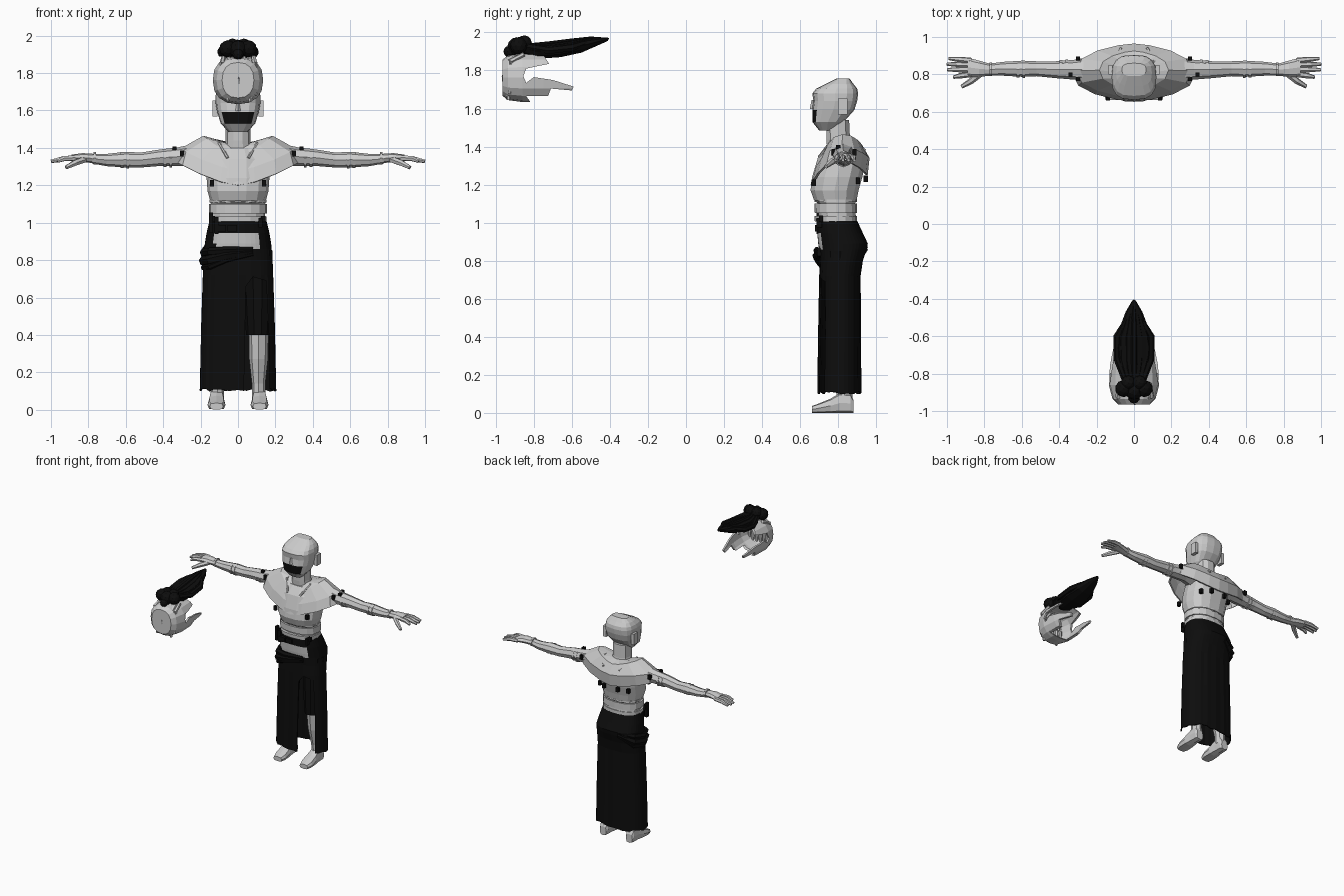
import bpy, bmesh, math, random
from mathutils import Vector

random.seed(4)


def material(name, r, g, b):
    m = bpy.data.materials.new(name)
    m.diffuse_color = (r, g, b, 1)
    return m


LIGHT = material("pale grey", 0.6, 0.6, 0.6)
DARK = material("black", 0.004, 0.004, 0.004)


def mesh(name, verts, faces, mat):
    me = bpy.data.meshes.new(name)
    me.from_pydata([tuple(v) for v in verts], [], faces)
    bm = bmesh.new()
    bm.from_mesh(me)
    bmesh.ops.recalc_face_normals(bm, faces=bm.faces)
    bm.to_mesh(me)
    bm.free()
    me.materials.append(mat)
    ob = bpy.data.objects.new(name, me)
    bpy.context.collection.objects.link(ob)
    return ob


def loft(name, rings, mat, start=True, end=True):
    n = len(rings[0])
    verts = [v for r in rings for v in r]
    faces = [(i * n + j, i * n + (j + 1) % n, (i + 1) * n + (j + 1) % n, (i + 1) * n + j)
             for i in range(len(rings) - 1) for j in range(n)]
    if start:
        faces.append(tuple(range(n)))
    if end:
        faces.append(tuple(range(len(verts) - n, len(verts))))
    return mesh(name, verts, faces, mat)


def power(v, p):
    return math.copysign(abs(v) ** p, v) if abs(v) > 1e-6 else 0.0


def section(c, axis, a, b, n=8, p=1.0):
    """Ring across an axis: a and b are the half sizes along the other two axes."""
    out = []
    for k in range(n):
        t = 2 * math.pi * k / n
        u, v = a * power(math.cos(t), p), b * power(math.sin(t), p)
        d = {"x": (0, u, v), "y": (u, 0, v), "z": (u, v, 0)}[axis]
        out.append(Vector(c) + Vector(d))
    return out


def stack(rows, n=16, p=0.85, x=0):
    """Rings from (z, half width, front y, back y)."""
    return [section((x, (f + b) / 2, z), "z", w, (b - f) / 2, n, p) for z, w, f, b in rows]


def tube(name, pts, mat, n=6):
    """Round tube through (x, y, z, radius)."""
    rings = []
    for i, q in enumerate(pts):
        a, b = Vector(pts[max(i - 1, 0)][:3]), Vector(pts[min(i + 1, len(pts) - 1)][:3])
        d = (b - a).normalized()
        u = d.cross(Vector((0.1, 0.2, 1))).normalized()
        w = d.cross(u)
        rings.append([Vector(q[:3]) + q[3] * (u * math.cos(6.2832 * k / n) + w * math.sin(6.2832 * k / n))
                      for k in range(n)])
    return loft(name, rings, mat)


def box(name, c, s, mat):
    return loft(name, [[Vector(c) + Vector((i * s[0], j * s[1], k * s[2])) / 2
                        for i, j in ((-1, -1), (1, -1), (1, 1), (-1, 1))] for k in (-1, 1)], mat)


def prism(name, outline, axis, lo, hi):
    put = (lambda p, d: (d, p[0], p[1])) if axis == "x" else (lambda p, d: (p[0], d, p[1]))
    ob = loft(name, [[put(p, d) for p in outline] for d in (lo, hi)], DARK)
    ob.hide_render = True
    ob.hide_set(True)
    return ob


def cut(ob, cutter, op, thick):
    s = ob.modifiers.new("wall", "SOLIDIFY")
    s.thickness = thick
    b = ob.modifiers.new("cut", "BOOLEAN")
    b.operation, b.object, b.solver = op, cutter, "EXACT"


# Head with a dark covering over the mouth
head = loft("head", stack([
    (1.485, .05, .70, .78), (1.53, .092, .664, .83), (1.592, .112, .664, .885), (1.64, .12, .67, .90),
    (1.68, .12, .664, .905), (1.705, .113, .685, .90), (1.73, .096, .735, .88), (1.757, .065, .79, .86)],
    16, .7), LIGHT)
head.data.materials.append(DARK)
for f in head.data.polygons:
    c = f.center
    if 1.535 < c.z < 1.59 and abs(c.x) < .085 and c.y < .72:
        f.material_index = 1
loft("nose", [section((0, .665, 1.598), "z", .014, .014, 4), section((0, .668, 1.645), "z", .006, .008, 4)], LIGHT)
loft("neck", stack([(1.38, .075, .74, .875), (1.44, .066, .735, .865), (1.54, .066, .735, .86)], 10), LIGHT)

# Torso and waist belts
loft("torso", stack([
    (.97, .145, .70, .90), (1.10, .145, .69, .89), (1.12, .15, .67, .90), (1.17, .163, .652, .91),
    (1.24, .168, .66, .93), (1.34, .16, .69, .95), (1.40, .12, .735, .915)], 14), LIGHT)
for z, h, w in ((1.075, .05, .156), (1.02, .028, .153), (1.115, .012, .152)):
    loft("waist_belt", stack([(z - h / 2, w, .677, .90), (z + h / 2, w, .675, .90)], 16), LIGHT)

# Draped shoulder cape: half width, front y, back y, side z, front z, back z
rings = []
for w, f, b, zs, zf, zb in ((.072, .745, .87, 1.43, 1.40, 1.43), (.185, .72, .925, 1.465, 1.36, 1.41),
                            (.31, .675, .965, 1.395, 1.28, 1.34), (.33, .655, .955, 1.325, 1.20, 1.25)):
    ring = []
    for k in range(16):
        t = math.pi * k / 8
        c, s = math.cos(t), math.sin(t)
        z = zs * c * c + (zb if s > 0 else zf) * s * s
        ring.append((w * power(c, 1.35), (f + b) / 2 + (b - f) / 2 * power(s, .85), z))
    rings.append(ring)
cape = loft("shoulder_cape", rings, LIGHT, False, False)
cape.modifiers.new("wall", "SOLIDIFY").thickness = .012

for s in (-1, 1):
    box("ear", (s * .122, .825, 1.61), (.026, .05, .085), LIGHT)
    tube("shoulder_strap", [(s * .055, .70, 1.345, .008), (s * .10, .76, 1.425, .008),
                            (s * .11, .87, 1.435, .008), (s * .07, .94, 1.38, .008)], LIGHT)

    # Arm: x, y, z, half depth, half height
    loft("arm", [section((s * x, y, z), "x", a, b, 8) for x, y, z, a, b in (
        (.12, .82, 1.36, .07, .07), (.22, .83, 1.365, .065, .06), (.32, .825, 1.353, .053, .05),
        (.42, .825, 1.347, .045, .044), (.52, .83, 1.335, .04, .04), (.60, .83, 1.337, .043, .042),
        (.70, .83, 1.335, .037, .033), (.78, .825, 1.342, .032, .026))], LIGHT)
    for x, a in ((.36, .053), (.39, .05), (.59, .046), (.62, .045), (.765, .036)):
        loft("arm_band", [section((s * (x + d), .827, 1.345 - .01 * (.5 < x < .7)), "x", a, a - .002, 8)
                          for d in (-.007, .007)], LIGHT)

    # Hand with fanned fingers and thumb
    loft("palm", [section((s * x, y, z), "x", a, b, 8) for x, y, z, a, b in (
        (.77, .825, 1.343, .032, .025), (.83, .83, 1.348, .044, .024), (.89, .838, 1.345, .052, .019))], LIGHT)
    for y0, y1, x1 in ((.80, .785, .965), (.826, .825, .998), (.85, .855, 1.0), (.874, .885, .99)):
        tube("finger", [(s * .87, y0, 1.345, .015), (s * .93, (y0 + y1) / 2, 1.343, .015),
                        (s * x1, y1, 1.328, .009)], LIGHT)
    tube("thumb", [(s * .82, .805, 1.338, .018), (s * .87, .765, 1.32, .017), (s * .92, .735, 1.295, .011)], LIGHT)

    # Leg, short trouser leg and foot
    loft("trouser_leg", [section((s * .105, y, z), "z", a, b, 10) for z, y, a, b in (
        (.40, .795, .062, .066), (.60, .80, .075, .075), (.85, .81, .08, .085))], DARK)
    loft("shin", [section((s * .11, y, z), "z", a, b, 8) for z, y, a, b in (
        (.06, .835, .036, .042), (.14, .83, .036, .042), (.27, .815, .05, .058), (.42, .80, .053, .058))], LIGHT)
    loft("foot", [section((s * .115, y, h / 2), "y", w, h / 2, 8, .6) for y, w, h in (
        (.662, .036, .036), (.70, .048, .05), (.76, .045, .075), (.81, .038, .105), (.865, .036, .10),
        (.88, .028, .07))], LIGHT)

    # Small dark buckles on the cape and the belts
    for x, y, z in ((.30, .775, 1.37), (.30, .885, 1.37), (.34, .80, 1.39), (.14, .672, 1.21),
                    (.06, .945, 1.23), (.125, .905, 1.22), (.135, .71, 1.02)):
        box("buckle", (s * x, y, z), (.022, .022, .034), DARK)
for x, z, h in ((-.145, 1.0, .11), (-.115, .985, .09), (.12, 1.0, .05)):
    box("belt_strap", (x, .70, z), (.02, .03, h), DARK)

# Long skirt with a bare waist panel, worn hem and a slit over one leg
rows = [(.105, .205, .69, .922), (.12, .204, .69, .922), (.45, .197, .695, .92), (.72, .188, .70, .918),
        (.80, .185, .705, .93), (.86, .18, .70, .95), (.89, .177, .695, .956), (.945, .168, .69, .93),
        (1.01, .152, .69, .90)]
rings = stack(rows, 40, .8)
for k, v in enumerate(rings[0]):
    v.z += random.uniform(-.008, .01)
for r in rings[:4]:
    for k, v in enumerate(r):
        if k % 2:
            v.y = .81 + (v.y - .81) * .965
skirt = loft("skirt", rings, DARK, False, False)
skirt.data.materials.append(LIGHT)
for f in skirt.data.polygons:
    c = f.center
    if .86 < c.z < .945 and -.125 < c.x < .115 and c.y < .78:
        f.material_index = 1
slit = prism("slit_cutter", [(.03, 0), (.042, .66), (.08, .71), (.15, .69), (.165, .4), (.168, 0)], "y", .5, .80)
cut(skirt, slit, "DIFFERENCE", .008)

# Sash folds slung round one hip
for dz, r in ((0, .027), (.045, .022), (-.035, .016)):
    tube("hip_sash", [(.08, .70, .845 + dz * .3, .012), (-.06, .69, .825 + dz * .6, r), (-.15, .72, .80 + dz, r),
                      (-.183, .80, .795 + dz, r), (-.165, .89, .82 + dz, r), (-.06, .945, .87 + dz * .3, .012)], DARK)
for x in (-.09, -.03):
    box("waist_pouch", (x, .69, .97), (.05, .025, .035), DARK)

# Separate hair shell, trimmed to its side outline
shell = loft("hair_shell", [section((0, y, 1.762), "y", a, b, 16, .85) for y, a, b in (
    (-.965, .085, .095), (-.935, .115, .118), (-.86, .135, .128), (-.75, .128, .13), (-.58, .098, .125))],
    LIGHT, True, False)
trim = prism("hair_outline", [
    (-.98, 1.9), (-.76, 1.9), (-.72, 1.835), (-.77, 1.825), (-.84, 1.81), (-.855, 1.77), (-.84, 1.735),
    (-.80, 1.765), (-.70, 1.75), (-.59, 1.715), (-.60, 1.695), (-.71, 1.705), (-.725, 1.665), (-.84, 1.665),
    (-.815, 1.63), (-.98, 1.62)], "x", -.2, .2)
cut(shell, trim, "INTERSECT", .014)
for x, z0 in ((-.085, 1.69), (-.055, 1.65), (-.025, 1.665), (.005, 1.66), (.035, 1.665), (.065, 1.645), (.092, 1.68)):
    y = -.955 + abs(x) * .25
    tube("hair_lock", [(x * .9, y + .08, 1.885, .012), (x, y + .01, 1.85, .015), (x, y, 1.77, .015),
                       (x, y + .005, z0, .009)], LIGHT)

# Dark bun and swept-back ponytail
for x, y, z, r in ((0, -.89, 1.925, .05), (-.055, -.88, 1.93, .046), (.055, -.88, 1.93, .046),
                   (-.03, -.85, 1.945, .04), (.03, -.85, 1.945, .04), (0, -.93, 1.90, .03)):
    bm = bmesh.new()
    bmesh.ops.create_icosphere(bm, subdivisions=2, radius=r)
    vs = [v.co + Vector((x, y, z)) for v in bm.verts]
    fs = [[v.index for v in f.verts] for f in bm.faces]
    bm.free()
    mesh("hair_bun", vs, fs, DARK)
loft("ponytail", [section((0, y, z), "y", a, b, 10) for y, z, a, b in (
    (-.87, 1.92, .04, .03), (-.78, 1.90, .085, .04), (-.66, 1.91, .10, .042), (-.55, 1.93, .075, .038),
    (-.47, 1.95, .045, .022), (-.41, 1.965, .01, .01))], DARK)
for i in range(-3, 4):
    x, e = i * .03, abs(i) * .025
    tube("ponytail_strand", [(x * .5, -.84, 1.925, .018), (x, -.72, 1.935 - e * .4, .02),
                             (x, -.60, 1.95 - e * .4, .02), (x * .6, -.50 - e * .5, 1.965 - e * .3, .015),
                             (x * .3, -.405 - e, 1.968 - e * .2, .004)], DARK)
